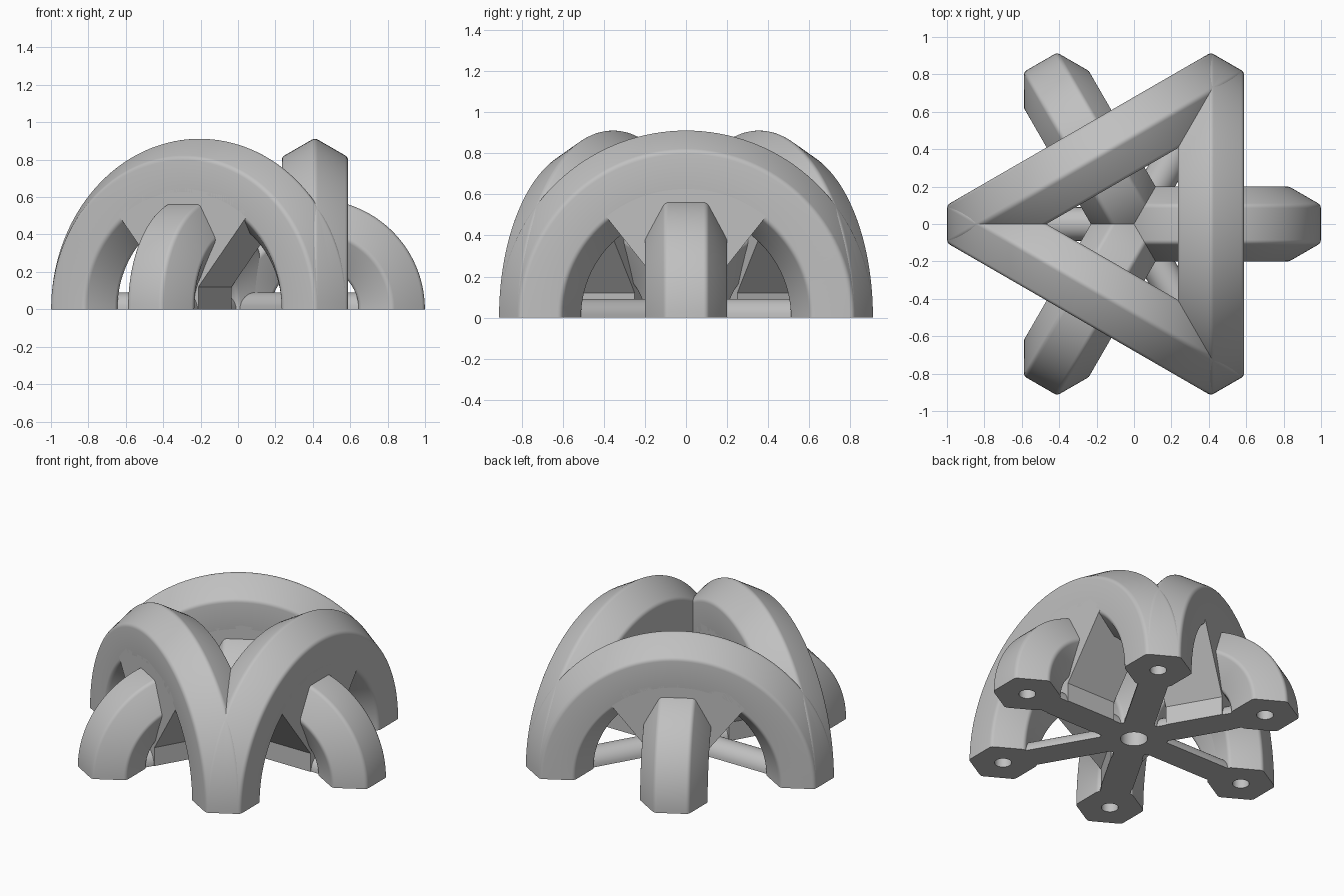
import bpy, bmesh
from math import cos, sin, pi, radians
from mathutils import Matrix, Vector

cube = bpy.data.objects.get("Cube")
if cube:
    bpy.data.objects.remove(cube, do_unlink=True)

grey = bpy.data.materials.new("plain grey")
grey.use_nodes = True
colour = (0.53, 0.53, 0.53, 1)
grey.diffuse_color = colour
grey.node_tree.nodes["Principled BSDF"].inputs["Base Color"].default_value = colour

CORNER = 0.822        # distance of every foot from the middle
MID = CORNER / 2      # distance of every arch centre from the middle
APOTHEM = 0.177       # half the bar thickness across its flats
ROUND = 0.03          # edge rounding of the bars
BIG_R = CORNER * cos(pi / 6)


def make_object(name, bm, angle=0.0):
    bmesh.ops.recalc_face_normals(bm, faces=bm.faces)
    bm.transform(Matrix.Rotation(angle, 4, 'Z'))
    mesh = bpy.data.meshes.new(name)
    bm.to_mesh(mesh)
    bm.free()
    mesh.materials.append(grey)
    obj = bpy.data.objects.new(name, mesh)
    bpy.context.collection.objects.link(obj)
    return obj


def loft(rings):
    """Skin closed rings of points and cap both ends."""
    bm = bmesh.new()
    loops = [[bm.verts.new(p) for p in ring] for ring in rings]
    n = len(loops[0])
    for a, b in zip(loops, loops[1:]):
        for i in range(n):
            j = (i + 1) % n
            bm.faces.new((a[i], a[j], b[j], b[i]))
    bm.faces.new(loops[0])
    bm.faces.new(loops[-1])
    return bm


def hexagon(phase):
    """Rounded hexagon section as (radial, sideways) points."""
    centre = (APOTHEM - ROUND) / cos(pi / 6)
    points = []
    for k in range(6):
        corner = phase + k * pi / 3
        for step in range(5):
            t = corner + radians(-30 + 15 * step)
            points.append((centre * cos(corner) + ROUND * cos(t),
                           centre * sin(corner) + ROUND * sin(t)))
    return points


def arch(radius, phase, place, steps=72):
    rings = []
    for i in range(steps + 1):
        t = pi * i / steps
        rings.append([place((radius + a) * cos(t), b, (radius + a) * sin(t))
                      for a, b in hexagon(phase)])
    return loft(rings)


def prism(profile, x0, x1):
    return loft([[Vector((x, y, z)) for y, z in profile] for x in (x0, x1)])


def smooth(obj):
    bpy.ops.object.select_all(action='DESELECT')
    obj.select_set(True)
    bpy.context.view_layer.objects.active = obj
    bpy.ops.object.shade_smooth_by_angle(angle=radians(25))


# Cutter for the blind holes under the hub and the six feet
bm = bmesh.new()
spots = [(0, 0, 0.08)]
spots += [(CORNER * cos(k * pi / 3), CORNER * sin(k * pi / 3), 0.05) for k in range(6)]
for x, y, r in spots:
    bmesh.ops.create_cone(bm, cap_ends=True, segments=32, radius1=r, radius2=r,
                          depth=0.4, matrix=Matrix.Translation((x, y, 0)))
cutter = make_object("hole_cutter", bm)
cutter.hide_render = True

arches = []
for k in range(3):
    angle = k * 2 * pi / 3
    # Wide arch with its ridge outward, one side of the triangle
    wide = arch(BIG_R, 0, lambda u, b, z: Vector((MID + b, u, z)))
    arches.append(make_object(f"wide_arch_{k + 1}", wide, angle))
    # Narrow arch with a flat outward, from the hub to an outer foot
    narrow = arch(MID, pi / 6, lambda u, b, z: Vector((MID + u, b, z)))
    arches.append(make_object(f"narrow_arch_{k + 1}", narrow, angle))
    # Flared web filling the space where the arches cross
    half = [(0.095, 0), (0.095, 0.12), (0.4, 0.505), (0.3, 0.6)]
    profile = half + [(0, 0.65)] + [(-y, z) for y, z in reversed(half)]
    make_object(f"web_{k + 1}", prism(profile, MID - APOTHEM, MID + APOTHEM), angle)

# Round-topped spokes tying the feet to the hub
for k in range(6):
    half_round = [(0.09 * cos(pi * i / 16), 0.09 * sin(pi * i / 16)) for i in range(17)]
    smooth(make_object(f"spoke_{k + 1}", prism(half_round, 0.12, 0.75), k * pi / 3))

# Drill the arches, then shade them
for obj in arches:
    mod = obj.modifiers.new("holes", 'BOOLEAN')
    mod.operation = 'DIFFERENCE'
    mod.solver = 'EXACT'
    mod.object = cutter
    bpy.context.view_layer.objects.active = obj
    bpy.ops.object.modifier_apply(modifier=mod.name)
    smooth(obj)
bpy.data.objects.remove(cutter, do_unlink=True)
